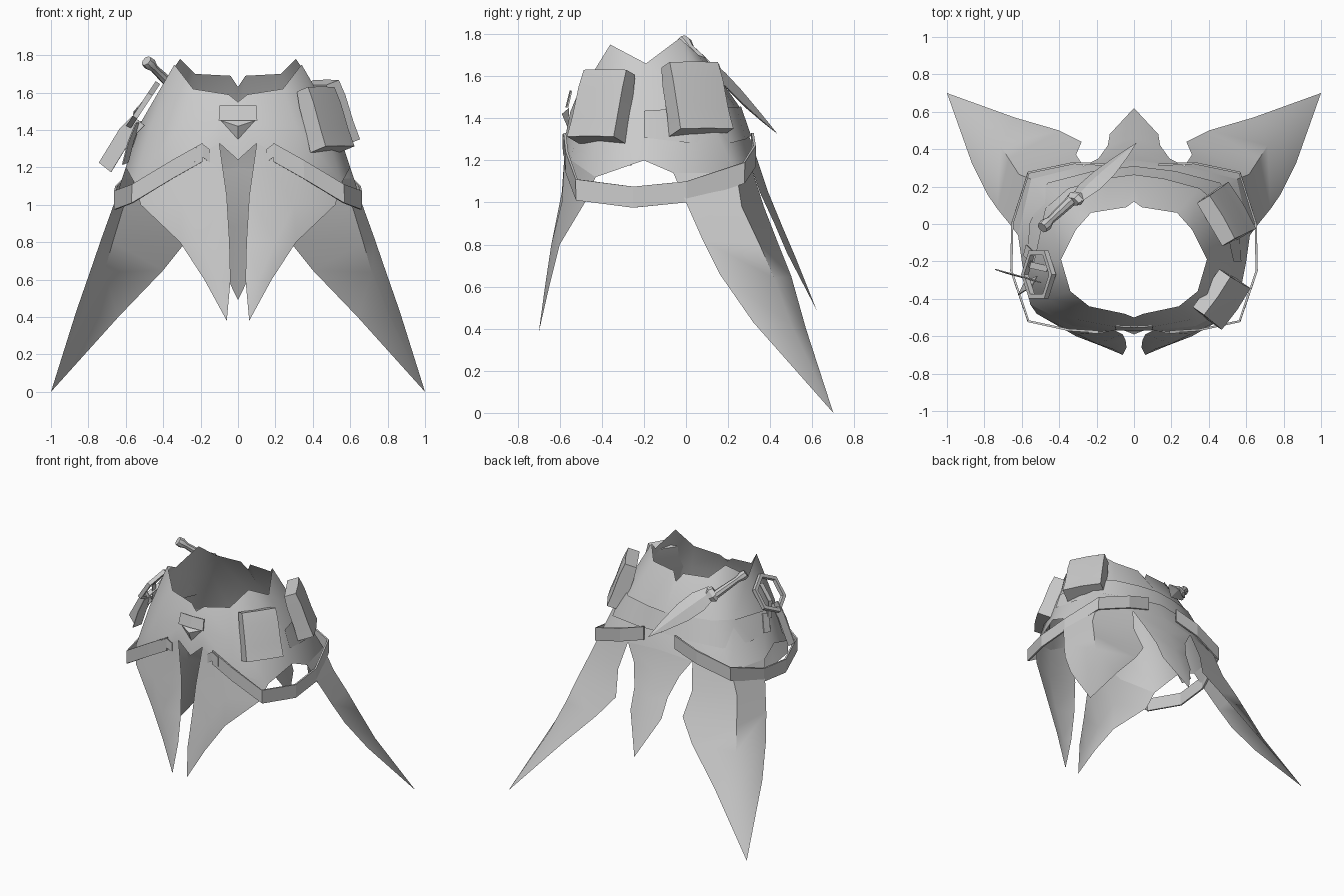
import bpy, bmesh, math
from mathutils import Vector, Matrix

cube = bpy.data.objects.get("Cube")
if cube:
    bpy.data.objects.remove(cube, do_unlink=True)

grey = bpy.data.materials.new("plain grey")
grey.use_nodes = True
COLOUR = (0.6, 0.6, 0.6, 1)
grey.diffuse_color = COLOUR
grey.node_tree.nodes["Principled BSDF"].inputs["Base Color"].default_value = COLOUR


def finish(name, bm, angle=30):
    """Turn a bmesh into an object with the shared material; angle 0 keeps it flat."""
    mesh = bpy.data.meshes.new(name)
    bm.to_mesh(mesh)
    bm.free()
    obj = bpy.data.objects.new(name, mesh)
    bpy.context.collection.objects.link(obj)
    mesh.materials.append(grey)
    if angle:
        bpy.ops.object.select_all(action="DESELECT")
        obj.select_set(True)
        bpy.context.view_layer.objects.active = obj
        bpy.ops.object.shade_smooth_by_angle(angle=math.radians(angle))
    return obj


def sheet(name, rows, mirror=False, thickness=0, angle=60):
    """Loft a cloth sheet through rows of points, facing away from the body."""
    bm = bmesh.new()
    grid = [[bm.verts.new(p) for p in row] for row in rows]
    for a, b in zip(grid, grid[1:]):
        for i in range(len(a) - 1):
            bm.faces.new((a[i], a[i + 1], b[i + 1], b[i]))
    bmesh.ops.remove_doubles(bm, verts=bm.verts, dist=0.001)
    bm.normal_update()
    axis = Vector((0, -0.2, 0.9))
    if sum((f.calc_center_median() - axis).dot(f.normal) * f.calc_area() for f in bm.faces) < 0:
        bmesh.ops.reverse_faces(bm, faces=bm.faces)
    obj = finish(name, bm, 0 if thickness else angle)
    if mirror:
        obj.modifiers.new("mirror", "MIRROR").use_clip = True
    if thickness:
        solid = obj.modifiers.new("thickness", "SOLIDIFY")
        solid.thickness, solid.offset = thickness, 1
    return obj


def outward(p, amount):
    """Horizontal offset away from the body's middle."""
    return Vector((p.x, p.y + 0.2, 0)).normalized() * amount


def band(name, path, height, flare=0.0, **options):
    """Strap of constant height that follows a path."""
    up = Vector((0, 0, height / 2))
    path = [Vector(p) for p in path]
    return sheet(name, [[p + up - outward(p, flare) for p in path],
                        [p - up + outward(p, flare) for p in path]], **options)


def frame(origin, z_axis, y_hint):
    """Placement matrix from a main axis and a rough second axis."""
    z = Vector(z_axis).normalized()
    x = Vector(y_hint).cross(z).normalized()
    return Matrix.Translation(origin) @ Matrix((x, z.cross(x), z)).transposed().to_4x4()


# Waist and hips, from front centre round to back centre
rim = [(0, -.50, 1.55), (.05, -.48, 1.59), (.24, -.44, 1.62), (.34, -.36, 1.75), (.39, -.19, 1.66),
       (.31, -.03, 1.78), (.23, .06, 1.70), (.04, .09, 1.69), (0, .12, 1.63)]
waist = [(0, -.55, 1.42), (.1, -.55, 1.43), (.31, -.51, 1.42), (.46, -.4, 1.43), (.52, -.2, 1.44),
         (.46, .08, 1.46), (.34, .18, 1.46), (.15, .23, 1.46), (0, .25, 1.46)]
hip = [(0, -.57, 1.24), (.1, -.57, 1.33), (.33, -.545, 1.2), (.555, -.43, 1.12), (.6, -.2, 1.2),
       (.62, -.06, 1.14), (.55, .24, 1.14), (.27, .31, 1.17), (0, .34, 1.2)]
sheet("waist_body", [rim, waist, hip], mirror=True)

# Thin sash lying on the sides and back
sash = []
for drop in (.02, .55):
    row = [Vector(a).lerp(Vector(b), drop) for a, b in zip(waist, hip)][4:]
    sash.append([p + outward(p, .01) for p in row])
sheet("back_sash", sash, mirror=True)

# Pointed front panels
tip = (.06, -.70, .38)
sheet("front_panel", [
    hip[1:4],
    [(.06, -.59, 1.05), (.3, -.59, 1.0), (.52, -.48, 1.0)],
    [(.045, -.62, .8), (.2, -.64, .8), (.31, -.6, .8)],
    [(.04, -.66, .6), (.11, -.67, .6), (.18, -.65, .6)],
    [tip] * 3], mirror=True)

# Long swept side tails, folded along a crease that fades toward the tip
tip = (1, .70, 0)
sheet("side_tail", [
    hip[5:8],
    [(.665, 0, 1.0), (.615, .265, .98), (.31, .37, .98)],
    [(.73, .08, .82), (.67, .35, .8), (.28, .44, .8)],
    [(.785, .16, .66), (.715, .42, .64), (.4, .50, .65)],
    [(.865, .32, .43), (.8, .5, .42), (.64, .57, .4)],
    [tip] * 3], mirror=True, angle=48)

# Centre back tail
tip = (0, .62, .49)
sheet("back_tail", [
    [hip[7], hip[8]],
    [(.19, .35, 1.05), (0, .39, 1.05)],
    [(.14, .42, .9), (0, .46, .88)],
    [(.13, .48, .76), (0, .52, .74)],
    [tip] * 2], mirror=True)

# Hanging hip strap
band("hip_strap", [(.19, -.57, 1.28), (.35, -.56, 1.19), (.56, -.515, 1.06), (.65, -.25, 1.025),
                   (.645, 0, 1.05), (.56, .27, 1.14), (.32, .32, 1.22), (.13, .31, 1.28)],
     .1, mirror=True, thickness=.012)

# Strap end tabs on the front
band("strap_tab", [(.15, -.57, 1.26), (.19, -.578, 1.29), (.24, -.575, 1.26)], .07, mirror=True, thickness=.008)


def pouch(name, centre, facing, half_width, half_depth):
    """Box pouch with a bowed front, leaning on the hip."""
    bm = bmesh.new()
    levels = [(.17, .8, .95), (.08, 1, .98), (-.07, 1, 1), (-.17, 1.1, 1.04)]
    rings = []
    for z, depth, width in levels:
        w, d = half_width * width, half_depth * depth
        rings.append([bm.verts.new(p) for p in ((-w, -d, z), (w, -d, z), (w, d, z), (0, d * 1.15, z), (-w, d, z))])
    for a, b in zip(rings, rings[1:]):
        for i in range(5):
            j = (i + 1) % 5
            bm.faces.new((a[i], a[j], b[j], b[i]))
    bm.faces.new(rings[0])
    bm.faces.new(rings[-1])
    bmesh.ops.recalc_face_normals(bm, faces=bm.faces)
    out = Vector(facing).normalized()
    bm.transform(frame(centre, Vector((0, 0, 1)) - out * .34, out))
    return finish(name, bm)


pouch("front_pouch", (.46, -.395, 1.457), (.82, -.57, 0), .13, .048)
pouch("rear_pouch", (.485, .045, 1.493), (.85, .5, 0), .14, .052)

# Front clasp: thin plate and faceted spike
band("clasp_plate", [(-.1, -.55, 1.49), (0, -.555, 1.49), (.1, -.55, 1.49)], .08, flare=.01, thickness=.008)
bm = bmesh.new()
corners = [bm.verts.new(p) for p in ((-.09, -.555, 1.45), (.09, -.555, 1.45), (0, -.56, 1.35))]
peak = bm.verts.new((0, -.59, 1.42))
for i in range(3):
    bm.faces.new((corners[i], corners[(i + 1) % 3], peak))
bm.faces.new(corners)
bmesh.ops.recalc_face_normals(bm, faces=bm.faces)
finish("clasp_spike", bm, 0)

# Knife across the back: rounded handle, guard and leaf blade
along, out = Vector((.33, .31, -.32)), Vector((-.3, .75, .55))


def lathe(name, origin, profile, sides, flat=1.0):
    """Stack of rings (distance, radius) along the knife."""
    bm = bmesh.new()
    rings = []
    for z, r in profile:
        turn = [i * math.tau / sides for i in range(sides)]
        rings.append([bm.verts.new((r * math.cos(t), r * flat * math.sin(t), z)) for t in turn])
    for a, b in zip(rings, rings[1:]):
        for i in range(sides):
            j = (i + 1) % sides
            bm.faces.new((a[i], a[j], b[j], b[i]))
    bm.faces.new(rings[0])
    bm.faces.new(rings[-1])
    bmesh.ops.recalc_face_normals(bm, faces=bm.faces)
    bm.transform(frame(origin, along, out))
    return finish(name, bm)


lathe("knife_handle", (-.49, -.02, 1.77), [(0, .03), (.03, .035), (.07, .022), (.15, .026), (.26, .03)], 8)
lathe("knife_guard", (-.33, .12, 1.64), [(0, .045), (.03, .06), (.06, .04)], 6, .6)
lathe("knife_blade", (-.31, .13, 1.64), [(0, .045), (.12, .075), (.25, .07), (.42, .035), (.54, .002)], 4, .28)

# Six-sided ring on the right hip
bm = bmesh.new()
loops = []
for i in range(6):
    spin = Matrix.Rotation(i * math.tau / 6, 3, "Z")
    section = [(.12, -.014), (.148, -.014), (.148, .014), (.12, .014)]
    loops.append([bm.verts.new(spin @ Vector((r, 0, z))) for r, z in section])
for i in range(6):
    a, b = loops[i], loops[(i + 1) % 6]
    for k in range(4):
        m = (k + 1) % 4
        bm.faces.new((a[k], a[m], b[m], b[k]))
bmesh.ops.recalc_face_normals(bm, faces=bm.faces)
bm.transform(frame((-.51, -.27, 1.53), (-.83, 0, .55), (0, 1, 0)))
finish("hip_ring", bm)


def ribbon(name, points, across, width):
    """Flat strip hanging from the ring."""
    half = Vector(across).normalized() * width / 2
    sheet(name, [[Vector(p) - half, Vector(p) + half] for p in points], thickness=.006)


ribbon("long_ribbon", [(-.53, -.3, 1.45), (-.6, -.28, 1.38), (-.71, -.25, 1.2)], (.75, -.25, -.6), .085)
ribbon("short_ribbon", [(-.53, -.31, 1.44), (-.57, -.33, 1.34), (-.6, -.35, 1.22)], (.5, 1, .2), .07)
ribbon("ring_loop", [(-.46, -.24, 1.6), (-.55, -.22, 1.5), (-.56, -.2, 1.38)], (.25, 1, .2), .035)
ribbon("rear_ribbon", [(-.54, -.18, 1.42), (-.58, -.14, 1.3)], (.25, 1, .2), .06)
